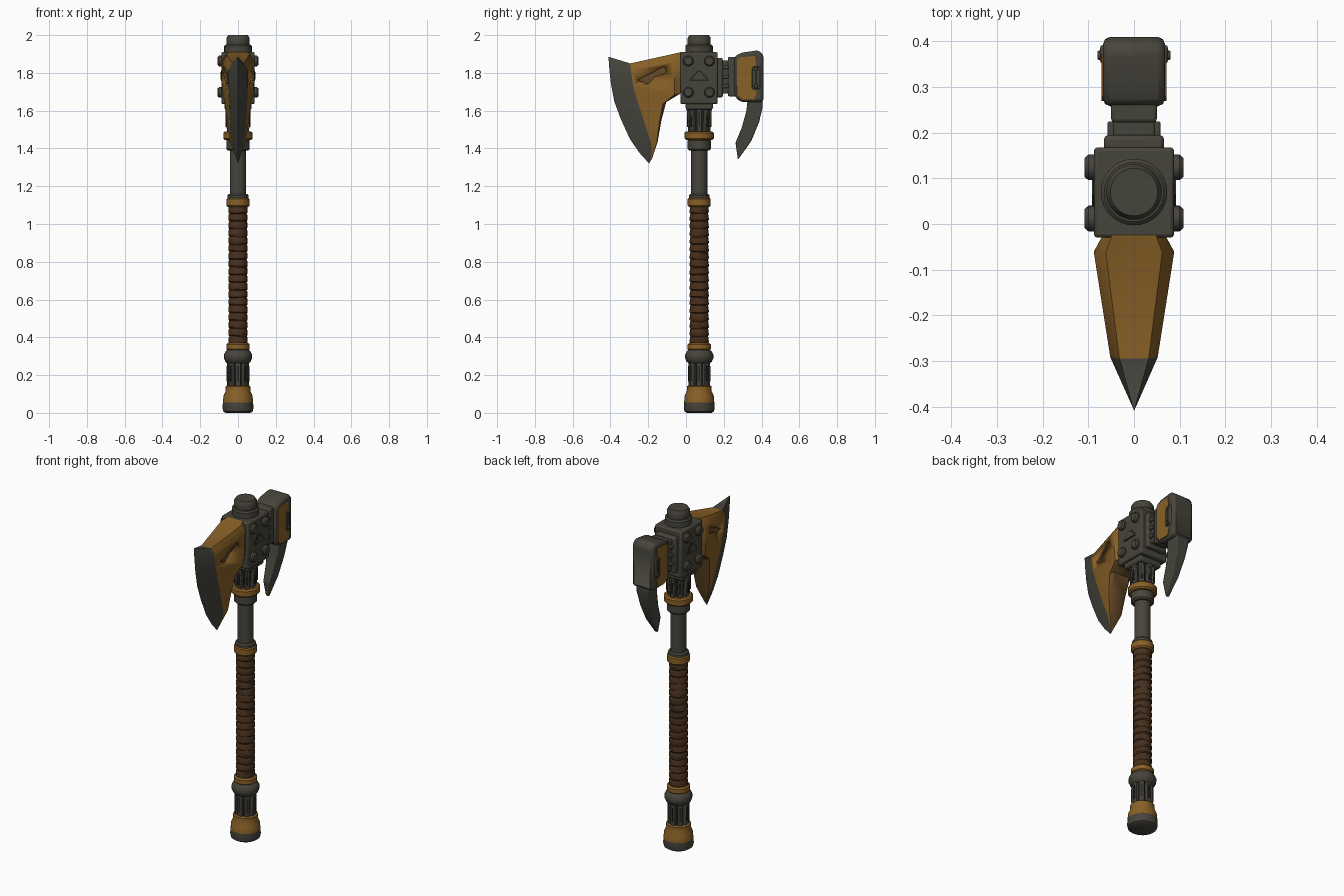
import bpy, bmesh, math, random
from mathutils import Matrix, Vector

if "Cube" in bpy.data.objects:
    bpy.data.objects.remove(bpy.data.objects["Cube"], do_unlink=True)
random.seed(4)
AXIS = 0.07  # y position of the shaft


def material(name, rgb):
    m = bpy.data.materials.new(name)
    m.use_nodes = True
    m.diffuse_color = (*rgb, 1)
    m.node_tree.nodes["Principled BSDF"].inputs["Base Color"].default_value = (*rgb, 1)
    return m


IRON = material("dark iron", (0.062, 0.058, 0.044))
STEEL = material("edge steel", (0.06, 0.059, 0.046))
GOLD = material("aged gold", (0.25, 0.118, 0.02))
WORN = material("worn bronze", (0.13, 0.068, 0.02))
LEATHER = material("brown leather", (0.063, 0.029, 0.012))
DARK = material("shadow iron", (0.02, 0.019, 0.015))


def finish(bm, name, mats, bevel=0.0):
    bmesh.ops.recalc_face_normals(bm, faces=bm.faces[:])
    mesh = bpy.data.meshes.new(name)
    bm.to_mesh(mesh)
    bm.free()
    ob = bpy.data.objects.new(name, mesh)
    bpy.context.collection.objects.link(ob)
    for m in mats:
        mesh.materials.append(m)
    if bevel:
        mod = ob.modifiers.new("soft edges", "BEVEL")
        mod.width, mod.segments, mod.limit_method = bevel, 2, "ANGLE"
    bpy.ops.object.select_all(action="DESELECT")
    ob.select_set(True)
    bpy.context.view_layer.objects.active = ob
    bpy.ops.object.shade_smooth_by_angle(angle=math.radians(35))
    return ob


def loft(bm, rings, caps=True):
    """Skin a list of equally long closed point loops."""
    vs = [[bm.verts.new(p) for p in ring] for ring in rings]
    n = len(vs[0])
    for a, b in zip(vs, vs[1:]):
        for i in range(n):
            j = (i + 1) % n
            bm.faces.new((a[i], a[j], b[j], b[i]))
    if caps:
        bm.faces.new(vs[0][::-1])
        bm.faces.new(vs[-1])


def lathe(name, mat, profile, segs=32, wobble=0.0):
    rings = []
    for r, z in profile:
        tilt = random.uniform(-wobble, wobble)
        turn = random.uniform(0, math.tau) if wobble else 0
        ring = []
        for i in range(segs):
            a = math.tau * i / segs
            ring.append((r * math.cos(a), AXIS + r * math.sin(a), z + tilt * math.cos(a + turn)))
        rings.append(ring)
    bm = bmesh.new()
    loft(bm, rings)
    return finish(bm, name, [mat])


def band(name, mat, r, z0, z1, c=0.008):
    return lathe(name, mat, [(r - c, z0), (r, z0 + c), (r, z1 - c), (r - c, z1)])


def prism(name, mats, yz, x0, x1, bevel=0.0, shape=None):
    """Side outline pushed from x0 to x1, optionally reshaped by a point rule."""
    bm = bmesh.new()
    loft(bm, [[(x, y, z) for y, z in yz] for x in (x0, x1)])
    if shape:
        for v in bm.verts:
            v.co = shape(v.co)
    return finish(bm, name, mats, bevel)


def box(y0, y1, z0, z1):
    return [(y0, z0), (y1, z0), (y1, z1), (y0, z1)]


def stud(name, side, y, z, r, x0, x1):
    bm = bmesh.new()
    rings = []
    for rad, x in ((r, x0), (r, x1 - 0.008), (r * 0.75, x1)):
        rings.append([(side * x, y + rad * math.cos(math.tau * i / 16),
                       z + rad * math.sin(math.tau * i / 16)) for i in range(16)])
    loft(bm, rings)
    return finish(bm, name, [IRON])


def vent(name, z0, z1, r0, r1):
    """Dark core surrounded by eight iron ribs with slots."""
    lathe(name + "_core", DARK, [(r0 - 0.014, z0), (r1 - 0.014, z1)])
    bm = bmesh.new()
    for k in range(8):
        turn = Matrix.Translation((0, AXIS, 0)) @ Matrix.Rotation(math.tau * k / 8, 4, "Z")
        loft(bm, [[turn @ Vector((r - 0.03 if i in (0, 3) else r, w, z))
                   for i, w in enumerate((-0.015, -0.015, 0.015, 0.015))]
                  for r, z in ((r0, z0), (r1, z1))])
    finish(bm, name + "_ribs", [IRON], 0.004)
    bm = bmesh.new()
    for k in range(8):
        turn = Matrix.Translation((0, AXIS, 0)) @ Matrix.Rotation(math.tau * k / 8, 4, "Z")
        m = Matrix.Translation(((r0 + r1) / 2, 0, (z0 + z1) / 2))
        bmesh.ops.create_cube(bm, size=1, matrix=turn @ m @ Matrix.Diagonal((0.006, 0.009, (z1 - z0) * 0.6, 1)))
    finish(bm, name + "_slots", [DARK])


# Pommel and lower fittings
lathe("pommel_foot", IRON, [(0.066, 0), (0.078, 0.008), (0.082, 0.025), (0.08, 0.055)])
lathe("pommel_cap", GOLD, [(0.08, 0.055), (0.077, 0.09), (0.066, 0.115), (0.066, 0.14), (0.058, 0.145)])
vent("lower_vent", 0.14, 0.275, 0.057, 0.057)
lathe("lower_knuckle", IRON, [(0.055, 0.262), (0.066, 0.27), (0.075, 0.29), (0.075, 0.308),
                              (0.066, 0.326), (0.055, 0.335)], segs=16)
band("lower_grip_ring", GOLD, 0.062, 0.33, 0.37)

# Wrapped leather grip: overlapping, slightly tilted turns
wraps = []
turns = 18
for k in range(turns):
    z = 0.365 + k * 0.73 / turns
    wraps += [(0.046, z), (0.051, z + 0.007), (0.0495, z + 0.034)]
lathe("leather_grip", LEATHER, wraps + [(0.046, 1.095)], wobble=0.003)

# Upper shaft
band("upper_grip_ring", GOLD, 0.061, 1.09, 1.14)
band("grip_collar", IRON, 0.055, 1.13, 1.16)
lathe("shaft", IRON, [(0.043, 1.15), (0.043, 1.41)])
band("neck_collar", IRON, 0.062, 1.39, 1.45)
band("neck_ring", GOLD, 0.078, 1.445, 1.49)
vent("upper_vent", 1.485, 1.625, 0.058, 0.068)
prism("head_skirt", [IRON], box(AXIS - 0.072, AXIS + 0.072, 1.605, 1.65), -0.072, 0.072, 0.01)

# Head block with top cap
prism("head_block", [IRON], box(-0.03, 0.168, 1.635, 1.91), -0.088, 0.088, 0.008)
band("cap_base", IRON, 0.073, 1.90, 1.95)
lathe("cap_top", IRON, [(0.058, 1.94), (0.061, 1.95), (0.061, 1.985), (0.052, 2.0)])
tri = [(-0.048, -0.024), (0.048, -0.024), (0.048, -0.012), (0.008, 0.03), (-0.008, 0.03), (-0.048, -0.012)]
for side, tag in ((1, "left"), (-1, "right")):
    for y in (0.012, 0.124):
        for z in (1.697, 1.863):
            stud("head_bolt_" + tag, side, y, z, 0.028, 0.08, 0.108)
    for mat, s, x in ((DARK, 1.0, 0.090), (IRON, 0.72, 0.092)):
        prism("side_vent_" + tag, [mat], [(AXIS + s * a, 1.782 + s * b) for a, b in tri], side * 0.08, side * x)

# Axe blade: each station gives cutting edge, bevel line and inner outline (y, z), half widths
stations = [
    ((-0.41, 1.885), (-0.295, 1.85), (-0.025, 1.91), 0.032, 0.062),
    ((-0.408, 1.84), (-0.292, 1.815), (-0.025, 1.87), 0.052, 0.088),
    ((-0.397, 1.74), (-0.28, 1.73), (-0.025, 1.77), 0.052, 0.088),
    ((-0.38, 1.65), (-0.257, 1.65), (-0.03, 1.69), 0.048, 0.08),
    ((-0.347, 1.56), (-0.232, 1.575), (-0.105, 1.645), 0.045, 0.068),
    ((-0.297, 1.45), (-0.205, 1.49), (-0.13, 1.55), 0.04, 0.056),
    ((-0.245, 1.375), (-0.182, 1.42), (-0.15, 1.435), 0.032, 0.042),
    ((-0.195, 1.32), (-0.185, 1.34), (-0.178, 1.35), 0.006, 0.008),
]
rings = []
for edge, bev, inner, w, wi in stations:
    e, b, i = Vector(edge), Vector(bev), Vector(inner)
    s = i.lerp(b, 0.14)
    half = [(w, b), (wi, s), (wi * 0.78, i)]
    rings.append([(0, *e)] + [(x, *p) for x, p in half] + [(-x, *p) for x, p in half[::-1]])
bm = bmesh.new()
loft(bm, rings)
bm.faces.ensure_lookup_table()
for k, f in enumerate(bm.faces):
    strip, row = k % 7, k // 7
    if row < 7:
        f.material_index = 1 if strip in (0, 6) else 2 if strip in (2, 3, 4) and row > 2 else 0
# Split the top cap so its front triangle is steel
top = bm.faces[49]
nose = [v for v in top.verts if abs(v.co.y + 0.295) < 0.001]
tip_face, _ = bmesh.utils.face_split(top, nose[0], nose[1])
for f in {tip_face, top}:
    f.material_index = 1 if len(f.verts) == 3 else 0
blade = finish(bm, "axe_blade", [GOLD, STEEL, WORN])

# Recessed panels cut in both blade cheeks
recess = [(-0.255, 1.762), (-0.115, 1.835), (-0.102, 1.80), (-0.165, 1.778), (-0.20, 1.742)]
for side in (1, -1):
    def slant(p, side=side):
        cheek = 0.052 + 0.036 * (p.y + 0.285) / 0.225
        return Vector((side * (cheek - 0.012 if abs(p.x) < 0.1 else 0.2), p.y, p.z))
    cutter = prism("recess_cutter", [GOLD, STEEL, WORN], recess, 0.0, side * 0.2, shape=slant)
    for p in cutter.data.polygons:
        p.material_index = 2
    cutter.hide_render = True
    cutter.hide_set(True)
    cut = blade.modifiers.new("recess", "BOOLEAN")
    cut.object, cut.operation, cut.solver = cutter, "DIFFERENCE", "EXACT"

# Connector between block and hammer
prism("connector_base", [IRON], box(0.16, 0.195, 1.67, 1.88), -0.066, 0.066, 0.01)
prism("connector_neck", [IRON], box(0.18, 0.235, 1.69, 1.865), -0.046, 0.046, 0.006)
prism("connector_flange", [IRON], box(0.222, 0.27, 1.675, 1.885), -0.05, 0.05, 0.008)
for z in (1.73, 1.78, 1.83):
    prism("connector_rib", [IRON], box(0.19, 0.225, z - 0.01, z + 0.01), -0.058, 0.058, 0.004)

# Hammer with gold cheeks and clips
prism("hammer", [IRON], [(0.258, 1.675), (0.29, 1.645), (0.405, 1.645), (0.41, 1.66), (0.41, 1.895),
                         (0.385, 1.92), (0.30, 1.908), (0.258, 1.89)], -0.068, 0.068, 0.016)
cheek = [(0.27, 1.868), (0.28, 1.882), (0.365, 1.89), (0.372, 1.84), (0.345, 1.82), (0.345, 1.72),
         (0.375, 1.70), (0.362, 1.658), (0.30, 1.658), (0.27, 1.685)]
for side, tag in ((1, "left"), (-1, "right")):
    prism("hammer_cheek_" + tag, [GOLD], cheek, side * 0.06, side * 0.071)
    prism("hammer_clip_" + tag, [IRON], box(0.352, 0.392, 1.715, 1.835), side * 0.05, side * 0.074, 0.005)
    prism("hammer_slot_" + tag, [DARK], box(0.364, 0.376, 1.745, 1.805), side * 0.06, side * 0.0755)
    for z in (1.73, 1.82):
        stud("clip_bolt_" + tag, side, 0.37, z, 0.012, 0.06, 0.08)

# Curved rear spike, thinning toward its tip
spike = [(0.405, 1.70), (0.406, 1.62), (0.387, 1.54), (0.346, 1.44), (0.275, 1.34),
         (0.262, 1.43), (0.295, 1.51), (0.32, 1.60), (0.33, 1.70)]
prism("rear_spike", [STEEL], spike, -1, 1, 0.006,
      lambda p: Vector((p.x * (0.012 + 0.1 * (p.z - 1.34)), p.y, p.z)))
